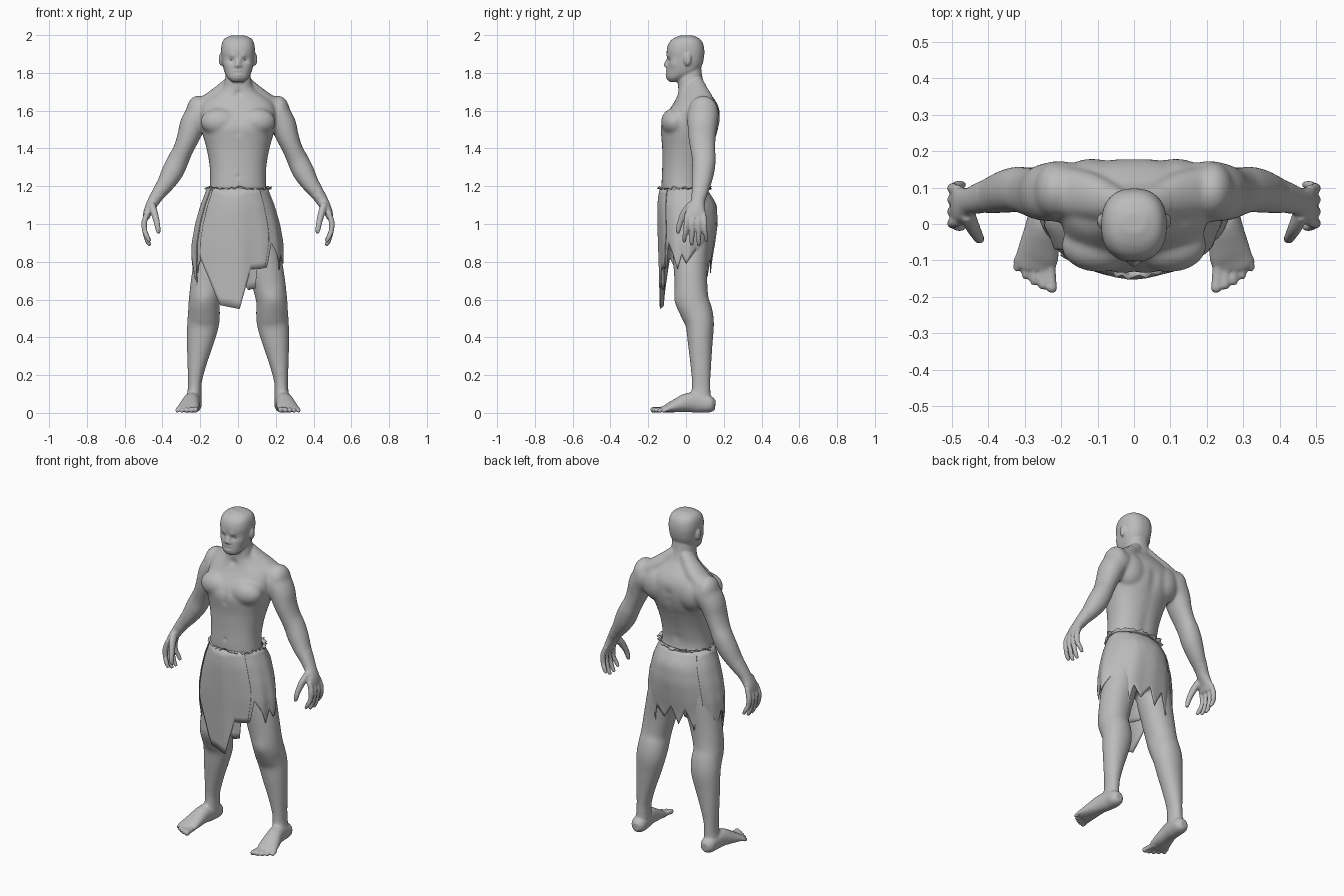
import bpy, bmesh, math, random
from mathutils import Vector

random.seed(4)
grey = bpy.data.materials.new("plain grey")
grey.diffuse_color = (0.5, 0.5, 0.5, 1)


def spline(rows, steps=4):
    """Catmull-Rom through rows of numbers."""
    out = []
    for i in range(len(rows) - 1):
        a, b, c, d = (rows[max(0, min(len(rows) - 1, i + k))] for k in (-1, 0, 1, 2))
        for s in range(steps):
            t = s / steps
            out.append([0.5 * (2 * q + (r - p) * t + (2 * p - 5 * q + 4 * r - w) * t * t
                               + (3 * q - p - 3 * r + w) * t ** 3) for p, q, r, w in zip(a, b, c, d)])
    return out + [list(rows[-1])]


def tube(bm, rows, side=1, hint=(0, 1, 0), n=24, power=0.95, level=False):
    """Closed loft; each row is x, y, z, radius across, radius along the hint."""
    rows = spline(rows)
    pts = [Vector(r[:3]) for r in rows]
    rings = []
    for i, r in enumerate(rows):
        t = (pts[min(i + 1, len(pts) - 1)] - pts[max(i - 1, 0)]).normalized()
        if level:
            t = Vector((0, 0, 1))
        h = Vector(hint)
        b = (h - t * h.dot(t)).normalized()
        a = b.cross(t)
        ring = []
        for k in range(n):
            c, s = math.cos(2 * math.pi * k / n), math.sin(2 * math.pi * k / n)
            p = pts[i] + a * r[3] * math.copysign(abs(c) ** power, c) \
                + b * r[4] * math.copysign(abs(s) ** power, s)
            ring.append(bm.verts.new((p.x * side, p.y, p.z)))
        rings.append(ring)
    for u, v in zip(rings, rings[1:]):
        for k in range(n):
            bm.faces.new((u[k], u[(k + 1) % n], v[(k + 1) % n], v[k]))
    bm.faces.new(rings[0])
    bm.faces.new(rings[-1])


def ball(bm, centre, size, side=1):
    for v in bmesh.ops.create_uvsphere(bm, u_segments=20, v_segments=12, radius=1)["verts"]:
        v.co = Vector(((v.co.x * size[0] + centre[0]) * side,
                       v.co.y * size[1] + centre[1], v.co.z * size[2] + centre[2]))


def finish(name, bm, angle):
    bmesh.ops.recalc_face_normals(bm, faces=bm.faces)
    me = bpy.data.meshes.new(name)
    bm.to_mesh(me)
    bm.free()
    me.materials.append(grey)
    ob = bpy.data.objects.new(name, me)
    bpy.context.collection.objects.link(ob)
    bpy.ops.object.select_all(action='DESELECT')
    ob.select_set(True)
    bpy.context.view_layer.objects.active = ob
    bpy.ops.object.shade_smooth_by_angle(angle=math.radians(angle))
    return ob


def upright(rows):
    """z, half width, front y, back y -> tube rows."""
    return [(0, (f + b) / 2, z, w, (b - f) / 2) for z, w, f, b in rows]


body = bmesh.new()
# torso and neck
tube(body, upright([(.86, .14, -.05, .10), (.92, .18, -.08, .13), (1.0, .185, -.11, .145),
                    (1.1, .168, -.125, .125), (1.2, .15, -.13, .092), (1.3, .15, -.126, .105),
                    (1.4, .167, -.126, .135), (1.46, .184, -.132, .16), (1.51, .195, -.136, .174),
                    (1.56, .2, -.118, .18), (1.61, .2, -.085, .176), (1.65, .18, -.06, .158),
                    (1.685, .13, -.046, .132), (1.72, .085, -.042, .106), (1.77, .069, -.042, .088),
                    (1.83, .06, -.03, .08)]), n=40, power=.88, level=True)
# head
tube(body, upright([(1.752, .03, -.085, -.035), (1.772, .053, -.1, 0), (1.80, .07, -.102, .06),
                    (1.84, .081, -.1, .085), (1.88, .087, -.1, .095), (1.92, .09, -.102, .097),
                    (1.96, .084, -.09, .088), (1.985, .066, -.062, .066), (1.999, .03, -.025, .03)]),
     n=40, power=.84, level=True)

for s in (1, -1):
    # chest, back, neck and shoulder muscles, ears
    ball(body, (.095, -.06, 1.54), (.105, .073, .075), s)
    ball(body, (.115, .1, 1.56), (.1, .08, .11), s)
    ball(body, (.215, .092, 1.59), (.06, .08, .09), s)
    tube(body, [(.03, .05, 1.755, .035, .04), (.075, .062, 1.705, .045, .055), (.13, .078, 1.66, .048, .066),
                (.2, .09, 1.61, .05, .07)], s)
    ball(body, (.09, .008, 1.872), (.012, .02, .034), s)
    # arm and palm
    tube(body, [(.14, .085, 1.61, .05, .065), (.195, .09, 1.585, .072, .083), (.237, .087, 1.53, .07, .08),
                (.263, .085, 1.46, .06, .073), (.292, .09, 1.39, .053, .066), (.318, .095, 1.335, .057, .063),
                (.347, .09, 1.275, .058, .06), (.385, .08, 1.21, .047, .052), (.425, .07, 1.155, .036, .042),
                (.45, .062, 1.115, .031, .038), (.475, .052, 1.07, .024, .05), (.488, .05, 1.03, .017, .053)], s)
    # fingers and thumb
    for y0, y1, z1 in ((.008, -.008, .905), (.037, .03, .888), (.066, .067, .886), (.092, .107, .908)):
        tube(body, [(.48, y0, 1.06, .014, .014), (.496, (y0 * 2 + y1) / 3, 1.01, .0155, .015),
                    (.494, (y0 + y1) / 2, .965, .014, .0135), (.48, y1, z1 + .025, .0125, .012),
                    (.466, y1, z1, .009, .009)], s, n=12)
    tube(body, [(.457, .03, 1.1, .02, .025), (.443, -.005, 1.06, .019, .022), (.43, -.03, 1.01, .016, .016),
                (.424, -.04, .975, .014, .014), (.42, -.043, .95, .009, .009)], s, n=12)
    # leg
    tube(body, [(.1, .03, 1.0, .085, .1), (.125, .025, .85, .098, .095), (.155, .025, .72, .092, .088),
                (.178, .033, .6, .083, .087), (.18, .057, .53, .085, .085), (.185, .073, .47, .085, .076),
                (.199, .075, .38, .073, .067), (.216, .078, .27, .053, .057), (.228, .08, .17, .038, .05),
                (.23, .08, .12, .037, .051), (.235, .08, .05, .042, .05)], s)
    # foot and toes
    tube(body, [(.235, .155, .043, .02, .025), (.235, .13, .045, .042, .043), (.238, .07, .054, .044, .054),
                (.247, .01, .055, .046, .051), (.259, -.06, .036, .055, .034), (.267, -.1, .024, .058, .022),
                (.269, -.122, .018, .05, .016)], s, hint=(0, 0, 1))
    for k in range(5):
        x, y, r = .226 + .024 * k, -.187 + (.006 * k + .002 * k * k), .0165 - .0014 * k
        tube(body, [(x + .006, -.095, .02, r, r), (x, y + .032, .018, r * .8, r * .85),
                    (x - .001, y + .012, r, r * .9, r), (x - .001, y, r * .9, r * .6, r * .6)],
             s, hint=(0, 0, 1), n=12)

# fuse the parts into one skin and relax it, the trunk more than the rest
ob = finish("body", body, 180)
mod = ob.modifiers.new("fuse", 'REMESH')
mod.mode, mod.voxel_size = 'VOXEL', .0055
bpy.ops.object.modifier_apply(modifier="fuse")
trunk = ob.vertex_groups.new(name="trunk")
trunk.add([v.index for v in ob.data.vertices
           if 1.15 < v.co.z < 1.74 and abs(v.co.x) < .43 or .1 < v.co.z < 1.0 and abs(v.co.x) < .4],
          1, 'REPLACE')
for name, count, group in (("soften", 3, ""), ("blend", 40, "trunk")):
    mod = ob.modifiers.new(name, 'SMOOTH')
    mod.factor, mod.iterations, mod.vertex_group = .5, count, group
    bpy.ops.object.modifier_apply(modifier=name)

# soft sculpted details: centre, reach, push
dabs = [((0, -.1, 1.842), .010, (0, -.016, 0)), ((0, -.1, 1.86), .009, (0, -.008, 0)),
        ((0, -.1, 1.77), .014, (0, -.004, 0)), ((0, -.13, 1.25), .008, (0, .004, 0)),
        ((0, -.045, 1.69), .014, (0, .008, 0))]
for s in (1, -1):
    dabs += [((.014 * s, -.1, 1.835), .007, (0, -.005, 0)), ((.034 * s, -.09, 1.868), .012, (0, .01, 0)),
             ((.03 * s, -.098, 1.888), .012, (0, -.005, 0)), ((.06 * s, -.065, 1.845), .015, (.004 * s, -.002, 0)),
             ((.011 * s, -.1, 1.810), .007, (0, -.005, 0)), ((.01 * s, -.1, 1.791), .007, (0, -.005, 0)),
             ((.012 * s, -.1, 1.8005), .005, (0, .005, 0)), ((.185 * s, -.045, .6), .035, (0, -.008, 0))]
dabs += [((0, .1 + .4 * (z - 1.22) * (z < 1.42) + .08 * (z >= 1.42), z), .022, (0, -.007, 0))
         for z in (1.25, 1.3, 1.35, 1.4, 1.45, 1.5, 1.55)]
dabs += [((0, -.135, z), .014, (0, .004, 0)) for z in (1.48, 1.51, 1.54, 1.57)]
for v in ob.data.vertices:
    move = Vector()
    for c, r, d in dabs:
        if abs(v.co.z - c[2]) < 3 * r and abs(v.co.x - c[0]) < 3 * r:
            move += Vector(d) * math.exp(-(v.co - Vector(c)).length_squared / (2 * r * r))
    v.co += move
bpy.ops.object.shade_smooth()

# eyes
eyes = bmesh.new()
for s in (1, -1):
    ball(eyes, (.034, -.077, 1.868), (.013, .011, .006), s)
finish("eyes", eyes, 180)


def lerp_table(table, key):
    for a, b in zip(table, table[1:]):
        if a[0] <= key <= b[0]:
            t = (key - a[0]) / (b[0] - a[0])
            return [p + (q - p) * t for p, q in zip(a[1:], b[1:])]
    return table[0][1:] if key < table[0][0] else table[-1][1:]


# height, half width, front depth, back depth of the cloth
cloth = [(.5, .225, .125, .12), (.8, .238, .135, .138), (.9, .237, .14, .155), (1.0, .22, .143, .168),
         (1.1, .192, .145, .163), (1.15, .172, .14, .135), (1.2, .154, .132, .1)]


def cloth_panel(name, hem, offset, top=1.19):
    """Hanging cloth; hem is degrees from the front (towards +x) and lower edge height."""
    bm = bmesh.new()
    cols, rows = int((hem[-1][0] - hem[0][0]) / 2), 14
    grid = []
    for i in range(cols + 1):
        deg = hem[0][0] + 2 * i
        a, low = math.radians(deg), lerp_table(hem, deg)[0]
        col = []
        for j in range(rows + 1):
            z = top + (low - top) * j / rows
            w, f, b = lerp_table(cloth, z)
            k = 1 + (1.2 - z) * (.045 * math.sin(7 * a + 2 * z) + .03 * math.sin(12 * a + 1))
            d = f if math.cos(a) > 0 else b
            col.append(bm.verts.new(((w * k + offset) * math.sin(a), -(d * k + offset) * math.cos(a), z)))
        grid.append(col)
    for u, v in zip(grid, grid[1:]):
        for j in range(rows):
            bm.faces.new((u[j], u[j + 1], v[j + 1], v[j]))
    bmesh.ops.remove_doubles(bm, verts=bm.verts, dist=.0005)
    panel = finish(name, bm, 35)
    panel.modifiers.new("thickness", 'SOLIDIFY').thickness = .004


cloth_panel("skirt", [(-180, .84), (-170, .74), (-158, .84), (-146, .72), (-134, .80), (-108, .82),
                      (-84, .82), (-70, .74), (-52, .82), (-30, .78), (0, .72), (14, .65),
                      (24, .66), (26, .76), (40, .77), (48, .90), (60, .84), (70, .76), (80, .84),
                      (90, .79), (112, .865), (124, .76), (132, .82), (142, .66), (154, .82),
                      (166, .76), (180, .84)], 0)
cloth_panel("front_panel", [(-54, .83), (-24, .57), (2, .55), (16, .76), (36, .77), (44, .95)], .006)
cloth_panel("side_panel", [(-130, .66), (-124, .62), (-114, .80), (-104, .74), (-94, .84),
                           (-84, .80), (-72, .66), (-62, .82)], .007)

# ragged waistband turned outwards
band = bmesh.new()
n, loops = 64, []
for grow, height, jag in ((0, 1.165, 0), (-.004, 1.186, 0), (.014, 1.193, .012)):
    loop = []
    for k in range(n):
        a = 2 * math.pi * k / n
        g, d = grow + random.uniform(-jag, jag), .13 if math.cos(a) > 0 else .115
        loop.append(band.verts.new(((.154 + g) * math.sin(a), -(d + g) * math.cos(a),
                                    height + random.uniform(-jag, jag) * .8)))
    loops.append(loop)
for u, v in zip(loops, loops[1:]):
    for k in range(n):
        band.faces.new((u[k], u[(k + 1) % n], v[(k + 1) % n], v[k]))
finish("waistband", band, 35).modifiers.new("thickness", 'SOLIDIFY').thickness = .004
